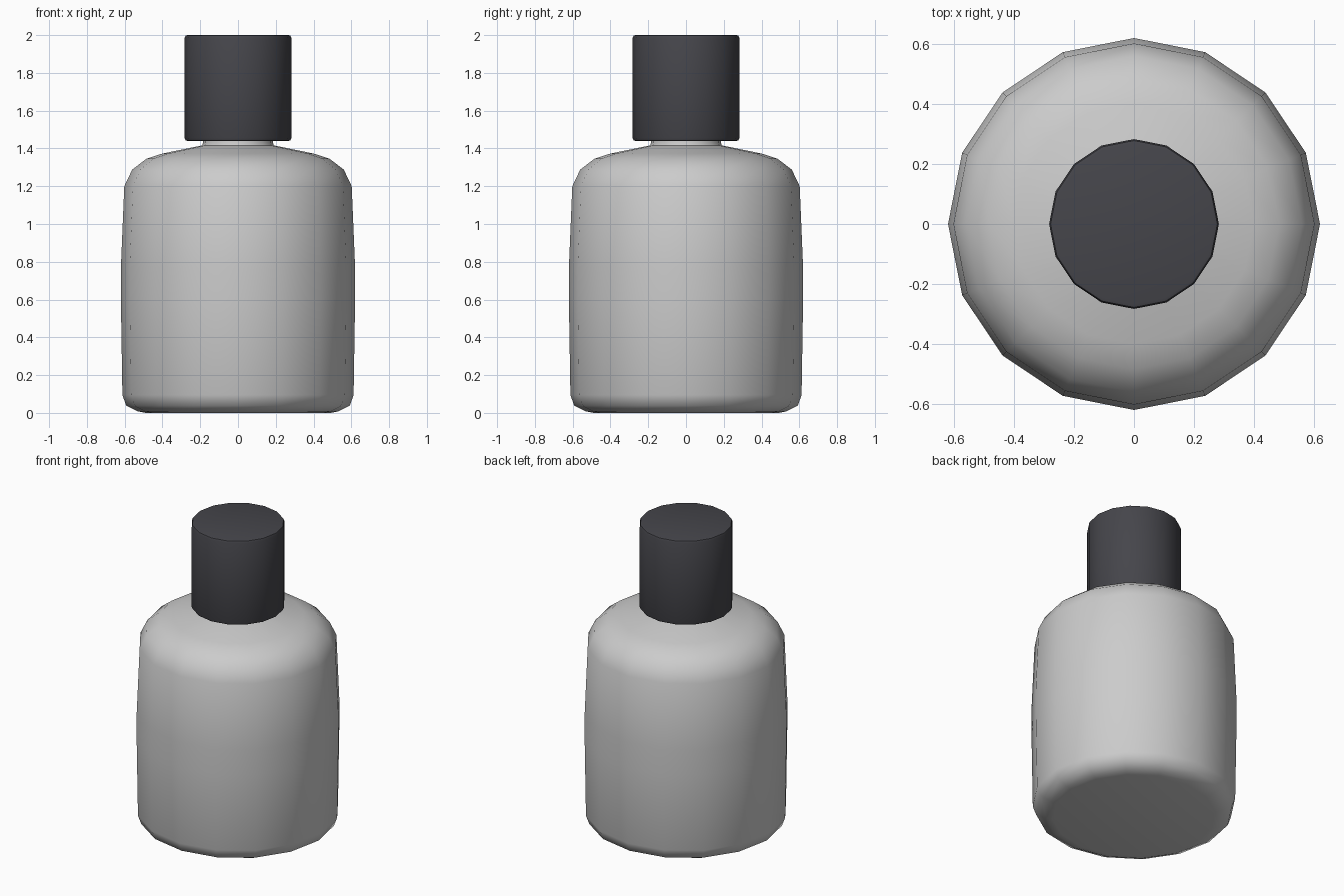
import bpy, bmesh
from math import cos, sin, pi, radians

if "Cube" in bpy.data.objects:
    bpy.data.objects.remove(bpy.data.objects["Cube"])

SIDES = 16


def lathe(name, profile, sharp_angle):
    """Revolve (radius, z) points around z and cap both ends."""
    bm = bmesh.new()
    rings = [[bm.verts.new((r * cos(2 * pi * i / SIDES), r * sin(2 * pi * i / SIDES), z))
              for i in range(SIDES)] for r, z in profile]
    for low, high in zip(rings, rings[1:]):
        for i in range(SIDES):
            j = (i + 1) % SIDES
            bm.faces.new((low[i], low[j], high[j], high[i]))
    bm.faces.new(rings[0][::-1])
    bm.faces.new(rings[-1])
    mesh = bpy.data.meshes.new(name)
    bm.to_mesh(mesh)
    bm.free()
    obj = bpy.data.objects.new(name, mesh)
    bpy.context.collection.objects.link(obj)
    bpy.ops.object.select_all(action='DESELECT')
    obj.select_set(True)
    bpy.context.view_layer.objects.active = obj
    bpy.ops.object.shade_smooth_by_angle(angle=radians(sharp_angle))
    return obj


# Bottle body: rounded base, slightly bulging wall, soft shoulder, short neck
lathe("bottle_body", [
    (0.49, 0.0), (0.53, 0.008), (0.592, 0.038), (0.612, 0.095),
    (0.62, 0.60), (0.62, 0.77), (0.602, 1.20), (0.56, 1.288),
    (0.484, 1.346), (0.40, 1.373), (0.19, 1.416), (0.185, 1.43), (0.185, 1.50),
], 50)

# Dark cap with finely bevelled rims
cap = lathe("bottle_cap", [
    (0.268, 1.44), (0.278, 1.443), (0.283, 1.455),
    (0.283, 1.985), (0.278, 1.997), (0.268, 2.0),
], 40)
dark = bpy.data.materials.new("dark_plastic")
dark.diffuse_color = (0.06, 0.06, 0.07, 1)
dark.use_nodes = True
dark.node_tree.nodes["Principled BSDF"].inputs["Base Color"].default_value = dark.diffuse_color
cap.data.materials.append(dark)
